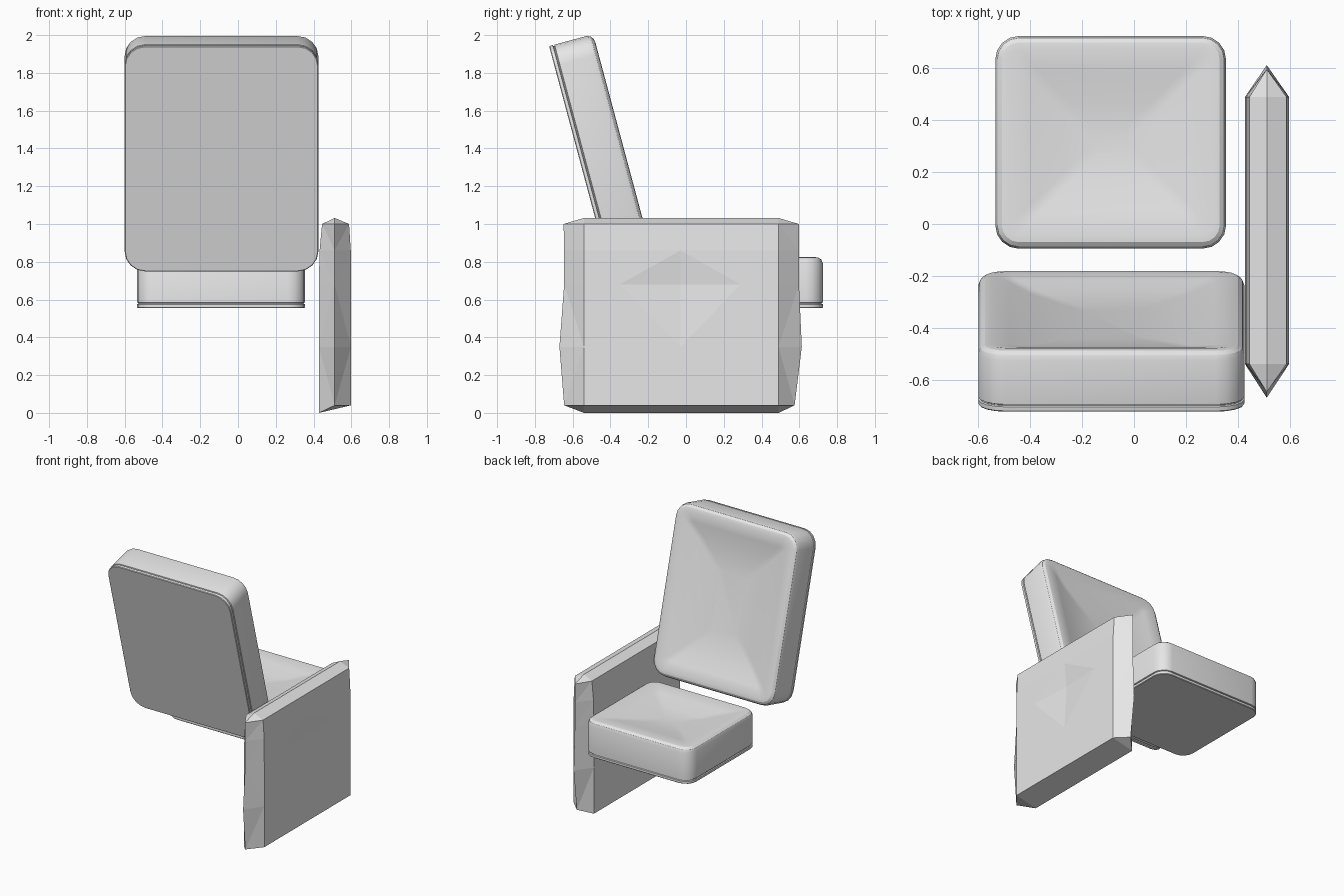
import bpy, bmesh
from math import radians, sin, cos, pi

if "Cube" in bpy.data.objects:
    bpy.data.objects.remove(bpy.data.objects["Cube"])

GREY = (0.8, 0.8, 0.8, 1)
mat = bpy.data.materials.new("plain grey")
mat.use_nodes = True
mat.diffuse_color = GREY
mat.node_tree.nodes["Principled BSDF"].inputs["Base Color"].default_value = GREY


def loft(name, loops):
    """Skin a stack of closed loops and cap both ends."""
    bm = bmesh.new()
    rings = [[bm.verts.new(p) for p in loop] for loop in loops]
    for a, b in zip(rings, rings[1:]):
        n = len(a)
        for i in range(n):
            j = (i + 1) % n
            bm.faces.new((a[i], a[j], b[j], b[i]))
    bm.faces.new(rings[0][::-1])
    bm.faces.new(rings[-1])
    bmesh.ops.remove_doubles(bm, verts=bm.verts, dist=0.0005)
    bmesh.ops.recalc_face_normals(bm, faces=bm.faces)
    mesh = bpy.data.meshes.new(name)
    bm.to_mesh(mesh)
    bm.free()
    mesh.materials.append(mat)
    obj = bpy.data.objects.new(name, mesh)
    bpy.context.collection.objects.link(obj)
    return obj


def rounded_rect(hx, hy, r, z, steps=4):
    pts = []
    for k, (sx, sy) in enumerate(((1, 1), (-1, 1), (-1, -1), (1, -1))):
        for s in range(steps + 1):
            a = (k + s / steps) * pi / 2
            pts.append((sx * (hx - r) + r * cos(a), sy * (hy - r) + r * sin(a), z))
    return pts


def cushion(name, hx, hy, h, r, dish, location, tilt=0):
    """Board with a seam groove, straight sides, rounded rim and dished face."""
    profile = [(0.004, 0), (0, 0.004), (0, 0.02), (0.007, 0.023), (0.007, 0.027),
               (0, 0.03), (0, h - 0.035), (0.008, h - 0.014), (0.025, h - 0.002)]
    profile += [(inset, h - drop) for inset, drop in dish]
    loops = [rounded_rect(hx - i, hy - i, max(r - i, 0.03), z) for i, z in profile]
    obj = loft(name, loops)
    obj.location = location
    obj.rotation_euler.x = radians(tilt)
    bpy.ops.object.select_all(action="DESELECT")
    obj.select_set(True)
    bpy.context.view_layer.objects.active = obj
    bpy.ops.object.shade_smooth_by_angle(angle=radians(25))


# Seat and reclined backrest
cushion("seat", 0.445, 0.41, 0.27, 0.09,
        [(0.05, 0), (0.14, 0.014), (0.26, 0.038), (0.37, 0.046)],
        (-0.09, 0.315, 0.555))
cushion("backrest", 0.513, 0.618, 0.24, 0.11,
        [(0.05, -0.002), (0.12, 0.012), (0.2, 0.036), (0.4, 0.054)],
        (-0.0875, -0.565, 1.345), tilt=-75)


# Side panel with pointed ends and a shallow dent on its outer face
def panel_loop(z_in, z_out, x_in, x_out, front, rear, dent=0.0):
    z_tip = max(z_in, z_out)
    mid = 0.512
    return [(x_in, -0.54, z_in), (mid, front, z_tip), (x_out, -0.54, z_out),
            (x_out, -0.35, z_out), (x_out - dent, -0.03, z_out), (x_out, 0.29, z_out),
            (x_out, 0.49, z_out), (mid, rear, z_tip), (x_in, 0.49, z_in)]


levels = [
    panel_loop(0.0, 0.04, 0.428, 0.598, -0.645, 0.575),
    panel_loop(0.35, 0.35, 0.428, 0.598, -0.67, 0.613),
    panel_loop(0.68, 0.68, 0.428, 0.598, -0.645, 0.598, 0.02),
    panel_loop(0.86, 0.86, 0.432, 0.597, -0.645, 0.597),
    panel_loop(1.0, 1.0, 0.445, 0.588, -0.648, 0.597),
]
ridge = [(0.512, max(-0.54, min(0.49, y)), 1.032) for x, y, z in levels[-1]]

# The top closes along the ridge, paired across from inner to outer side
bm = bmesh.new()
rings = [[bm.verts.new(p) for p in loop] for loop in levels + [ridge]]
for a, b in zip(rings, rings[1:]):
    for i in range(len(a)):
        j = (i + 1) % len(a)
        bm.faces.new((a[i], a[j], b[j], b[i]))
bm.faces.new(rings[0][::-1])
top = rings[-1]
bm.faces.new((top[0], top[3], top[4], top[5], top[8]))
bmesh.ops.remove_doubles(bm, verts=bm.verts, dist=0.0005)
bmesh.ops.dissolve_degenerate(bm, edges=bm.edges, dist=0.0001)
bmesh.ops.triangulate(bm, faces=bm.faces)
bmesh.ops.recalc_face_normals(bm, faces=bm.faces)
mesh = bpy.data.meshes.new("side_panel")
bm.to_mesh(mesh)
bm.free()
mesh.materials.append(mat)
bpy.context.collection.objects.link(bpy.data.objects.new("side_panel", mesh))
